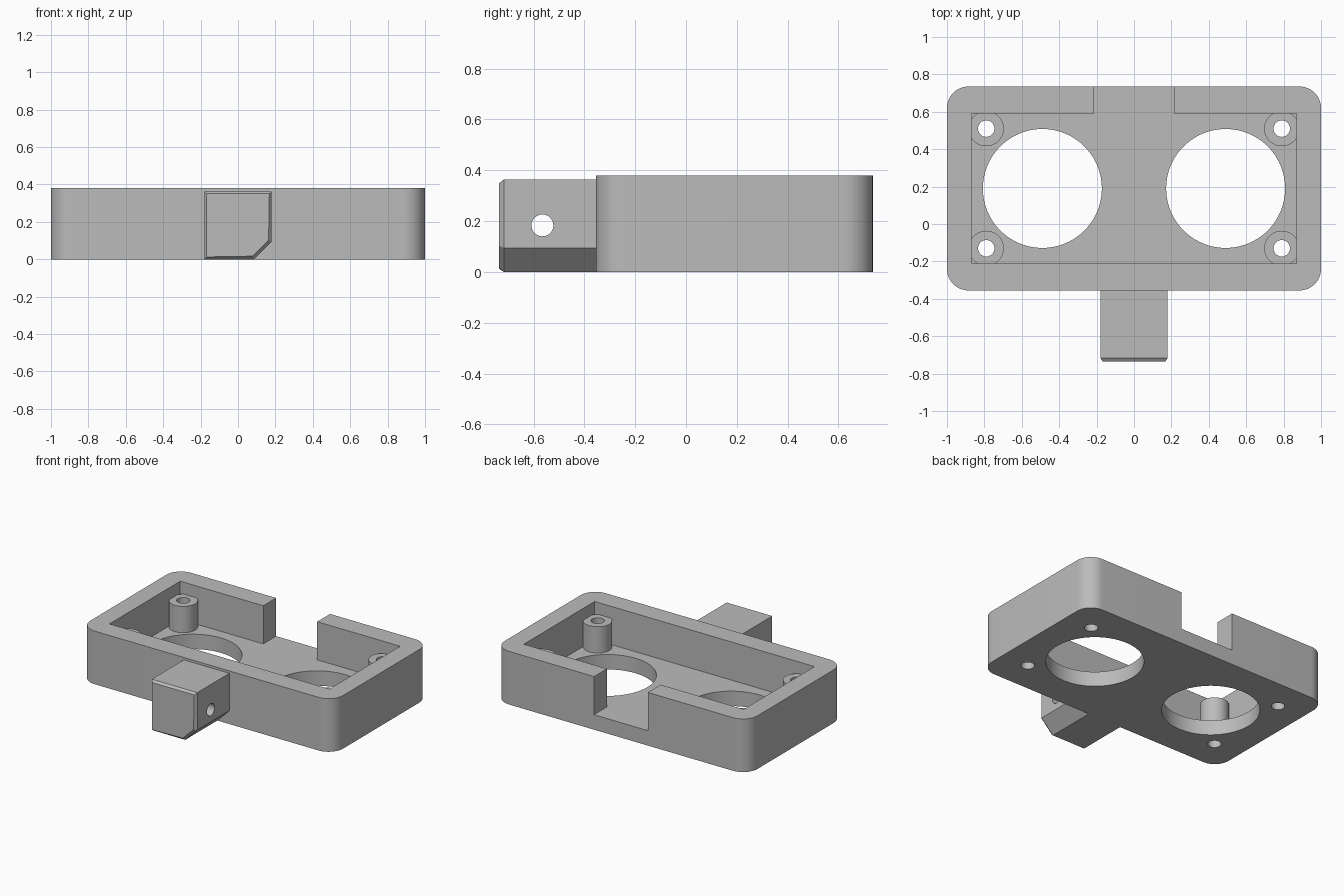
import bpy
import bmesh
from math import cos, sin, pi, radians

cube = bpy.data.objects.get("Cube")
if cube:
    bpy.data.objects.remove(cube, do_unlink=True)

grey = bpy.data.materials.new("matte_grey")
grey.use_nodes = True
colour = (0.5, 0.5, 0.5, 1)
grey.diffuse_color = colour
grey.node_tree.nodes["Principled BSDF"].inputs["Base Color"].default_value = colour

FRONT, BACK, HEIGHT = -0.355, 0.735, 0.38
FLOOR, POST_TOP = 0.107, 0.295
MID_Y = 0.19


def prism(name, outline, low, high, axis="z", tip=0):
    """Extrude a 2D outline along z, y or x; tip chamfers the low end."""
    place = {"z": lambda a, b, c: (a, b, c),
             "y": lambda a, b, c: (a, c, b),
             "x": lambda a, b, c: (c, a, b)}[axis]
    bm = bmesh.new()
    base = bm.faces.new([bm.verts.new(place(a, b, low + tip)) for a, b in outline])
    ends = bmesh.ops.extrude_face_region(bm, geom=[base], use_keep_orig=True)
    verts = [v for v in ends["geom"] if isinstance(v, bmesh.types.BMVert)]
    bmesh.ops.translate(bm, verts=verts, vec=place(0, 0, high - low - tip))
    bmesh.ops.recalc_face_normals(bm, faces=bm.faces)
    if tip:
        bmesh.ops.inset_region(bm, faces=[base], thickness=tip, depth=tip)
    mesh = bpy.data.meshes.new(name)
    bm.to_mesh(mesh)
    bm.free()
    mesh.materials.append(grey)
    obj = bpy.data.objects.new(name, mesh)
    bpy.context.collection.objects.link(obj)
    return obj


def circle(x, y, r, n=64):
    return [(x + r * cos(2 * pi * i / n), y + r * sin(2 * pi * i / n)) for i in range(n)]


def rect(x0, x1, y0, y1):
    return [(x0, y0), (x1, y0), (x1, y1), (x0, y1)]


def rounded_rect(x0, x1, y0, y1, r, n=12):
    centres = [(x1 - r, y1 - r), (x0 + r, y1 - r), (x0 + r, y0 + r), (x1 - r, y0 + r)]
    return [(cx + r * cos(pi / 2 * (q + i / n)), cy + r * sin(pi / 2 * (q + i / n)))
            for q, (cx, cy) in enumerate(centres) for i in range(n + 1)]


def combine(obj, tool, operation):
    """Apply a boolean and discard the tool."""
    tool.hide_render = True
    mod = obj.modifiers.new("boolean", "BOOLEAN")
    mod.operation, mod.object, mod.solver = operation, tool, "EXACT"
    graph = bpy.context.evaluated_depsgraph_get()
    mesh = bpy.data.meshes.new_from_object(obj.evaluated_get(graph))
    obj.modifiers.clear()
    obj.data = mesh
    bpy.data.objects.remove(tool, do_unlink=True)


# Tray with an open cavity and a notch in the back wall
tray = prism("tray", rounded_rect(-1, 1, FRONT, BACK, 0.115), 0, HEIGHT)
opening = [(-0.87, -0.21), (0.87, -0.21), (0.87, 0.59), (0.213, 0.59),
           (0.213, 0.9), (-0.213, 0.9), (-0.213, 0.59), (-0.87, 0.59)]
combine(tray, prism("cavity_cutter", opening, FLOOR, 0.6), "DIFFERENCE")

# Corner posts with screw holes, and the two large round openings
for side in (-1, 1):
    for end in (-1, 1):
        x, y = side * 0.79, MID_Y + end * 0.32
        combine(tray, prism("post", circle(x, y, 0.094), FLOOR / 2, POST_TOP), "UNION")
        combine(tray, prism("screw_cutter", circle(x, y, 0.044, 32), -0.1, 0.6), "DIFFERENCE")
    combine(tray, prism("round_cutter", circle(side * 0.49, MID_Y, 0.318, 96), -0.1, 0.6),
            "DIFFERENCE")

# Mounting arm with one cut lower corner, a chamfered tip and a cross hole
arm_profile = [(-0.18, 0), (0.085, 0), (0.18, 0.095), (0.18, 0.363), (-0.18, 0.363)]
arm = prism("mounting_arm", arm_profile, -0.735, FRONT, "y", tip=0.018)
combine(arm, prism("cross_cutter", circle(-0.565, 0.183, 0.043, 32), -0.4, 0.4, "x"),
        "DIFFERENCE")

# Smooth the round walls, keep the edges crisp
for obj in (tray, arm):
    bpy.ops.object.select_all(action="DESELECT")
    obj.select_set(True)
    bpy.context.view_layer.objects.active = obj
    bpy.ops.object.shade_smooth_by_angle(angle=radians(30))
